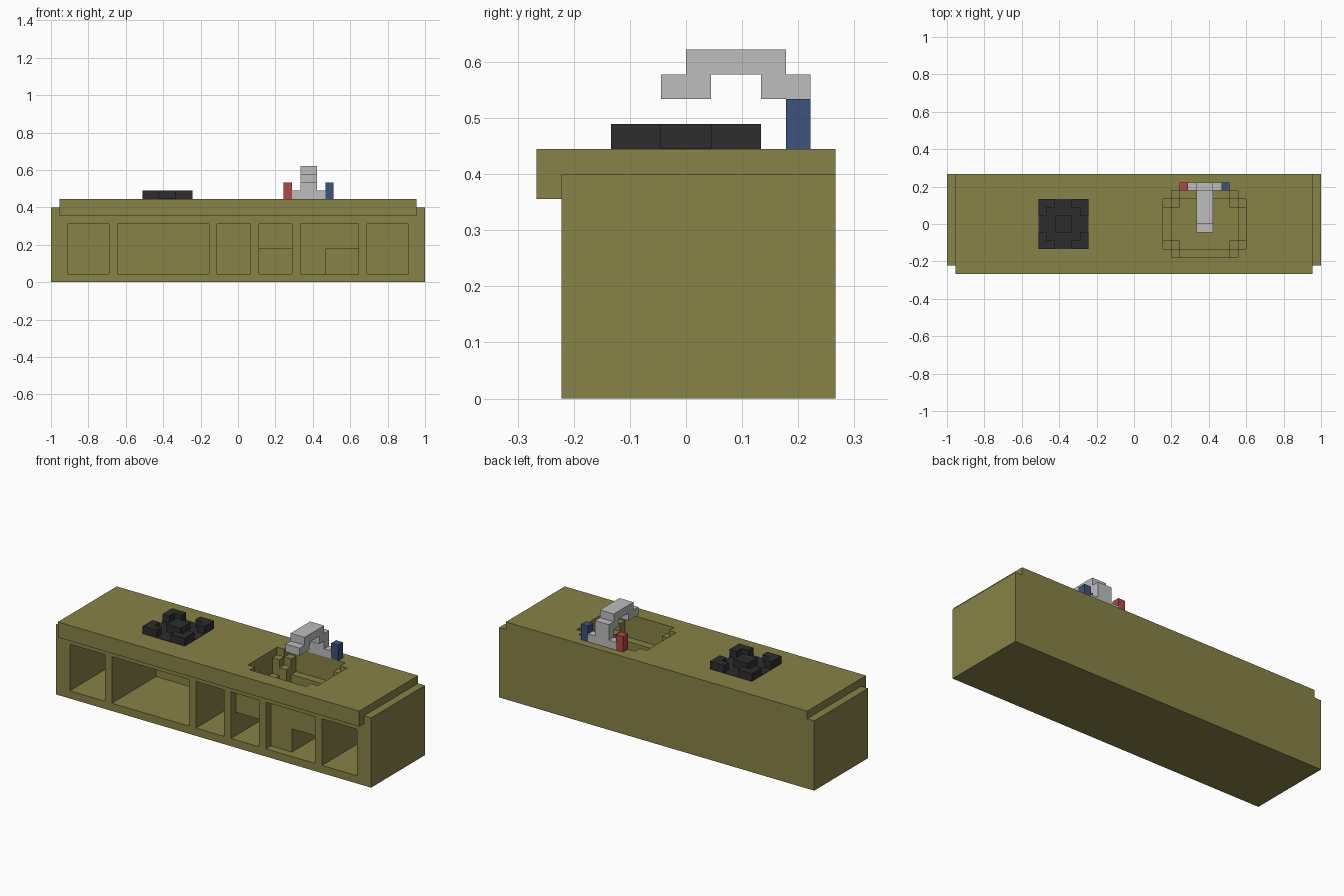
import bpy, bmesh
from itertools import product

if "Cube" in bpy.data.objects:
    bpy.data.objects.remove(bpy.data.objects["Cube"], do_unlink=True)

U = 2 / 45                      # one block; the unit is 45 x 12 blocks
X0, Y0 = -1.0, -6 * U           # lower left front corner


def material(name, rgb):
    lin = [((c / 255 + 0.055) / 1.055) ** 2.4 for c in rgb] + [1]
    m = bpy.data.materials.new(name)
    m.use_nodes = True
    m.diffuse_color = lin
    bsdf = next(n for n in m.node_tree.nodes if n.type == 'BSDF_PRINCIPLED')
    bsdf.inputs["Base Color"].default_value = lin
    return m


olive = material("olive", (135, 130, 71))
black = material("charcoal", (45, 45, 45))
grey = material("light_grey", (189, 189, 189))
red = material("red", (178, 70, 72))
blue = material("blue", (60, 83, 124))


def cells(box):
    x0, x1, y0, y1, z0, z1 = box
    return set(product(range(x0, x1), range(y0, y1), range(z0, z1)))


def blocks(name, mat, add, cut=()):
    """Join boxes given in block units, cut others away, keep the outer skin."""
    solid = set()
    for b in add:
        solid |= cells(b)
    for b in cut:
        solid -= cells(b)
    bm = bmesh.new()
    verts = {}

    def vert(p):
        if p not in verts:
            verts[p] = bm.verts.new((X0 + p[0] * U, Y0 + p[1] * U, p[2] * U))
        return verts[p]

    for c in solid:
        for axis, side in product(range(3), (0, 1)):
            n = list(c)
            n[axis] += 2 * side - 1
            if tuple(n) in solid:
                continue
            a, b = (axis + 1) % 3, (axis + 2) % 3
            loop = []
            for da, db in ((0, 0), (1, 0), (1, 1), (0, 1)):
                p = list(c)
                p[axis] += side
                p[a] += da
                p[b] += db
                loop.append(vert(tuple(p)))
            bm.faces.new(loop if side else loop[::-1])
    # merge the flat areas into large faces
    bmesh.ops.dissolve_limit(bm, angle_limit=0.01, verts=bm.verts[:],
                             edges=bm.edges[:])
    me = bpy.data.meshes.new(name)
    bm.to_mesh(me)
    bm.free()
    me.materials.append(mat)
    ob = bpy.data.objects.new(name, me)
    bpy.context.collection.objects.link(ob)
    return ob


# Cabinet body, worktop and front lip
body = [(0, 45, 1, 12, 0, 9), (1, 44, 0, 12, 9, 10), (1, 44, 0, 1, 8, 10)]

# Open shelves; the two bays in front of the sink are shallow above
BACK = 10
cuts = [(a, b, 1, BACK, 1, 7) for a, b in ((2, 7), (8, 19), (20, 24), (38, 43))]
cuts += [(25, 29, 1, 2, 1, 7), (25, 29, 1, BACK, 1, 4),
         (30, 37, 1, 2, 1, 7), (33, 37, 1, BACK, 1, 4)]

# Sink bowl, narrowing in steps with cut-in corners
cuts += [(26, 36, 3, 9, 9, 10), (27, 35, 2, 10, 9, 10),
         (26, 36, 4, 8, 7, 9), (28, 34, 2, 10, 7, 9), (27, 35, 3, 9, 8, 9),
         (27, 35, 4, 8, 5, 8), (28, 34, 3, 9, 5, 8)]
blocks("counter_unit", olive, body, cuts)

# Hob: thin plate, four L-shaped corner rests and a middle block
bpy.ops.mesh.primitive_cube_add(size=1, location=(X0 + 14 * U, 0, 10 * U + 0.001))
plate = bpy.context.object
plate.name = "hob_plate"
plate.scale = (6 * U, 6 * U, 0.002)
plate.data.materials.append(black)
corners = [(x, x + 2, y, y + 2, 10, 11) for x in (11, 15) for y in (3, 7)]
notches = [(x, x + 1, y, y + 1, 10, 11) for x in (12, 15) for y in (4, 7)]
blocks("hob_rests", black, corners + [(13, 15, 5, 7, 10, 11)], notches)

# Tap: base bar, column, arched spout and two handles
blocks("tap", grey, [(29, 33, 10, 11, 10, 11), (30, 32, 10, 11, 10, 13),
                     (30, 32, 9, 11, 12, 13), (30, 32, 6, 10, 13, 14),
                     (30, 32, 5, 7, 12, 13)])
blocks("hot_handle", red, [(28, 29, 10, 11, 10, 12)])
blocks("cold_handle", blue, [(33, 34, 10, 11, 10, 12)])
